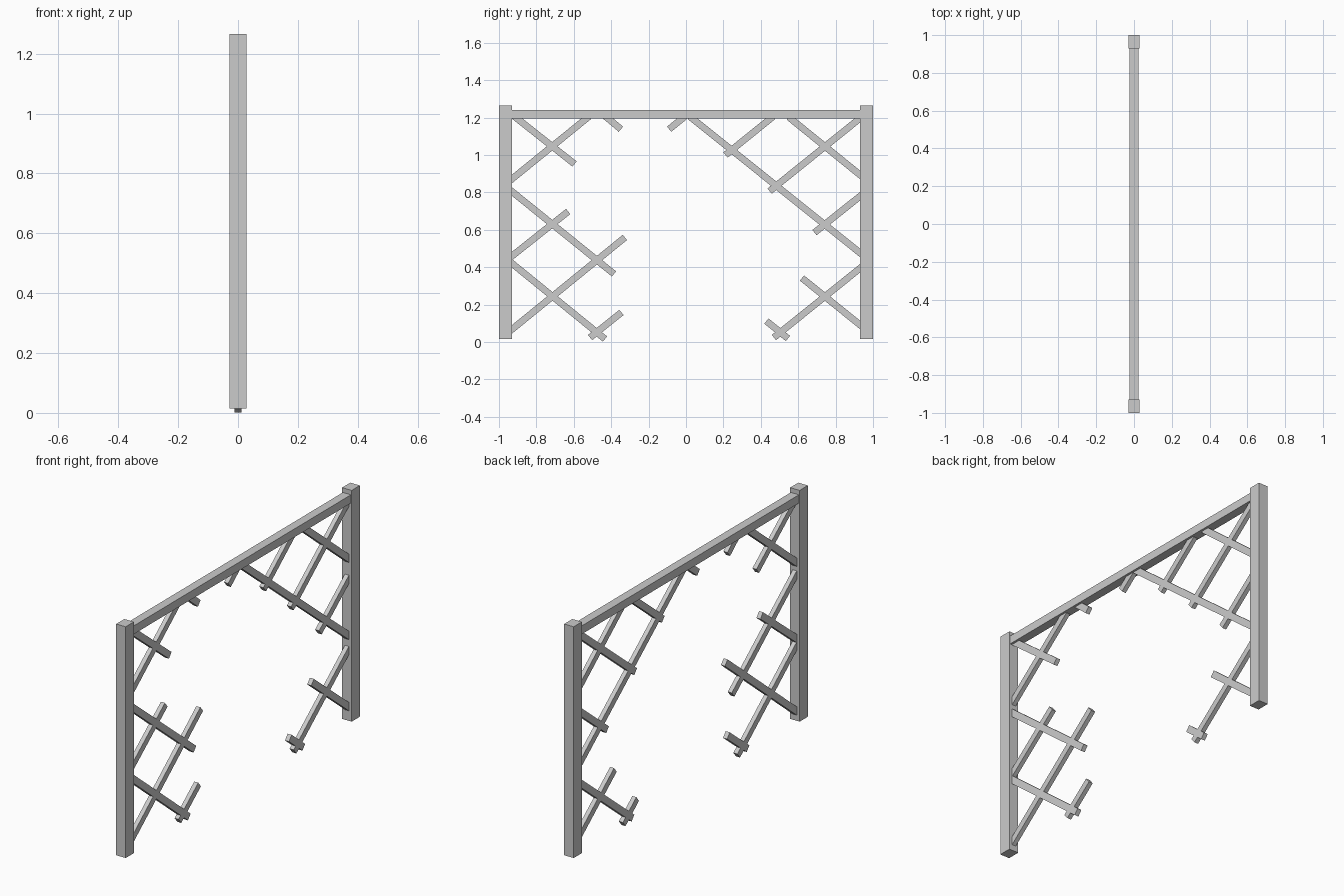
import bpy
from math import atan2, hypot


def box(name, center, size, tilt=0.0):
    bpy.ops.mesh.primitive_cube_add(size=1, location=center, rotation=(tilt, 0, 0))
    ob = bpy.context.object
    ob.name = name
    ob.scale = size
    bpy.ops.object.transform_apply(location=False, rotation=True, scale=True)
    return ob


def slat(name, y0, z0, y1, z1):
    box(name, (0, (y0 + y1) / 2, (z0 + z1) / 2),
        (0.024, hypot(y1 - y0, z1 - z0), 0.036), atan2(z1 - z0, y1 - y0))


# Two posts and the top rail
for side, s in (("left", -1), ("right", 1)):
    box(f"{side}_post", (0, s * 0.965, 0.64), (0.057, 0.07, 1.25))
box("top_rail", (0, 0, 1.2175), (0.048, 1.87, 0.045))

# Broken lattice slats, as (y, z) end points
left_slats = [
    (-0.935, 1.22, -0.596, 0.952),
    (-0.94, 0.864, -0.52, 1.205),
    (-0.435, 1.21, -0.348, 1.138),
    (-0.94, 0.812, -0.385, 0.364),
    (-0.94, 0.452, -0.630, 0.698),
    (-0.94, 0.060, -0.327, 0.559),
    (-0.94, 0.428, -0.433, 0.016),
    (-0.513, 0.024, -0.345, 0.158),
]
right_slats = [
    (-0.09, 1.138, -0.005, 1.207),
    (0.02, 1.206, 0.945, 0.465),
    (0.211, 1.000, 0.465, 1.205),
    (0.447, 0.807, 0.945, 1.208),
    (0.55, 1.202, 0.945, 0.882),
    (0.687, 0.585, 0.945, 0.791),
    (0.62, 0.342, 0.945, 0.080),
    (0.47, 0.024, 0.945, 0.406),
    (0.43, 0.112, 0.545, 0.019),
]
for side, slats in (("left", left_slats), ("right", right_slats)):
    for i, ends in enumerate(slats, 1):
        slat(f"{side}_slat_{i}", *ends)
